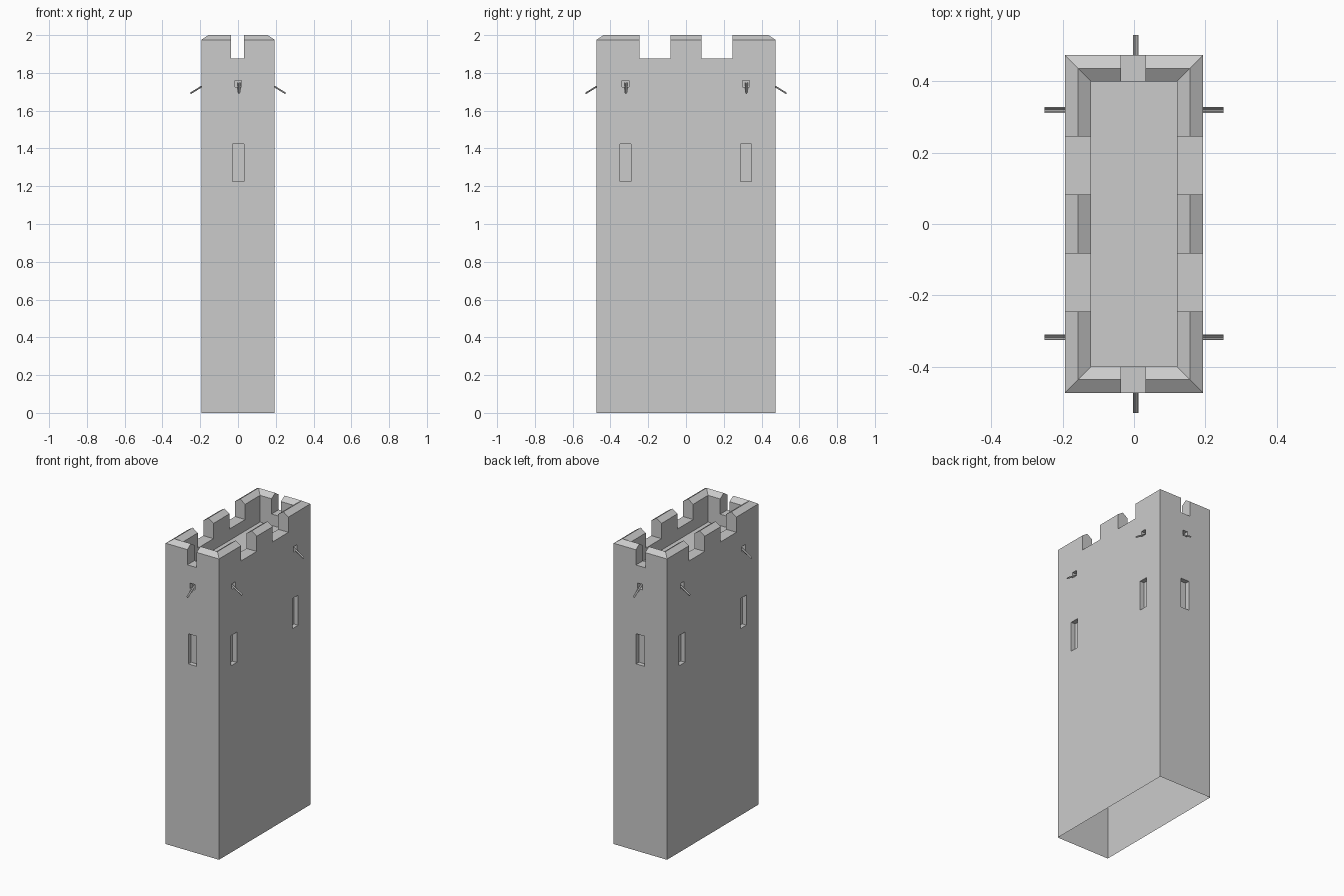
import bpy, bmesh, math
from mathutils import Matrix, Vector

if "Cube" in bpy.data.objects:
    bpy.data.objects.remove(bpy.data.objects["Cube"])

HX, HY = 0.194, 0.474      # outer half sizes
WALL = 0.074               # parapet thickness
FLOOR = 1.80


def to_object(name, bm):
    bmesh.ops.recalc_face_normals(bm, faces=bm.faces)
    me = bpy.data.meshes.new(name)
    bm.to_mesh(me)
    bm.free()
    ob = bpy.data.objects.new(name, me)
    bpy.context.collection.objects.link(ob)
    return ob


def add_box(bm, x0, x1, y0, y1, z0, z1):
    m = Matrix.Translation(((x0 + x1) / 2, (y0 + y1) / 2, (z0 + z1) / 2)) \
        @ Matrix.Diagonal((x1 - x0, y1 - y0, z1 - z0, 1))
    bmesh.ops.create_cube(bm, size=1, matrix=m)


# Tower body: stacked rectangular rings (inset, height), ridged parapet, sunken deck
bm = bmesh.new()
rings = []
for inset, z in [(0, 0), (0, 1.975), (WALL / 2, 2.0), (WALL, 1.975), (WALL, FLOOR)]:
    a, b = HX - inset, HY - inset
    rings.append([bm.verts.new((x, y, z)) for x, y in ((-a, -b), (a, -b), (a, b), (-a, b))])
for lo, hi in zip(rings, rings[1:]):
    for i in range(4):
        j = (i + 1) % 4
        bm.faces.new((lo[i], lo[j], hi[j], hi[i]))
bm.faces.new(rings[0])
bm.faces.new(rings[-1])
tower = to_object("tower", bm)

# Cutters: battlement gaps, window recesses, drain recesses
bm = bmesh.new()
for s in (-1, 1):
    y0, y1 = sorted((s * 0.083, s * 0.246))
    add_box(bm, -0.4, 0.4, y0, y1, 1.875, 2.2)
    y0, y1 = sorted((s * (HY - WALL - 0.02), s * (HY + 0.1)))
    add_box(bm, -0.036, 0.032, y0, y1, 1.875, 2.2)


def recess(half_w, z0, z1, depth):
    for s in (-1, 1):
        y0, y1 = sorted((s * (HY - depth), s * (HY + 0.05)))
        add_box(bm, 0.001 - half_w, 0.001 + half_w, y0, y1, z0, z1)
        x0, x1 = sorted((s * (HX - depth), s * (HX + 0.05)))
        for c in (-0.32, 0.318):
            add_box(bm, x0, x1, c - half_w, c + half_w, z0, z1)


recess(0.03, 1.226, 1.424, 0.03)
recess(0.018, 1.724, 1.76, 0.03)
cutter = to_object("cutter", bm)
cutter.hide_render = True

mod = tower.modifiers.new("cuts", 'BOOLEAN')
mod.operation = 'DIFFERENCE'
mod.solver = 'EXACT'
mod.object = cutter
bpy.context.view_layer.objects.active = tower
tower.select_set(True)
bpy.ops.object.modifier_apply(modifier="cuts")
bpy.data.objects.remove(cutter)

# Open underside
bm = bmesh.new()
bm.from_mesh(tower.data)
under = [f for f in bm.faces if f.calc_center_median().z < 0.001]
bmesh.ops.delete(bm, geom=under, context='FACES_ONLY')
bm.to_mesh(tower.data)
bm.free()


# Drain spouts: thin V troughs sloping out and down from each recess
def spout(name, origin, angle):
    profile = [(-0.008, 0.006), (-0.005, 0.006), (0, 0), (0.005, 0.006), (0.008, 0.006), (0, -0.004)]
    rot = Matrix.Rotation(angle, 4, 'Z')
    bm = bmesh.new()
    ends = []
    for out, drop in ((-0.028, 0.018), (0.057, -0.034)):
        ends.append([bm.verts.new(Vector(origin) + rot @ Vector((out, w, drop + h)))
                     for w, h in profile])
    for i in range(6):
        j = (i + 1) % 6
        bm.faces.new((ends[0][i], ends[0][j], ends[1][j], ends[1][i]))
    for e in ends:
        bm.faces.new(e)
    to_object(name, bm)


spout("front_spout", (0.005, -HY, 1.725), -math.pi / 2)
spout("back_spout", (0.005, HY, 1.725), math.pi / 2)
for label, c in (("front", -0.318), ("back", 0.32)):
    spout("right_spout_" + label, (HX, c, 1.725), 0)
    spout("left_spout_" + label, (-HX, c, 1.725), math.pi)
